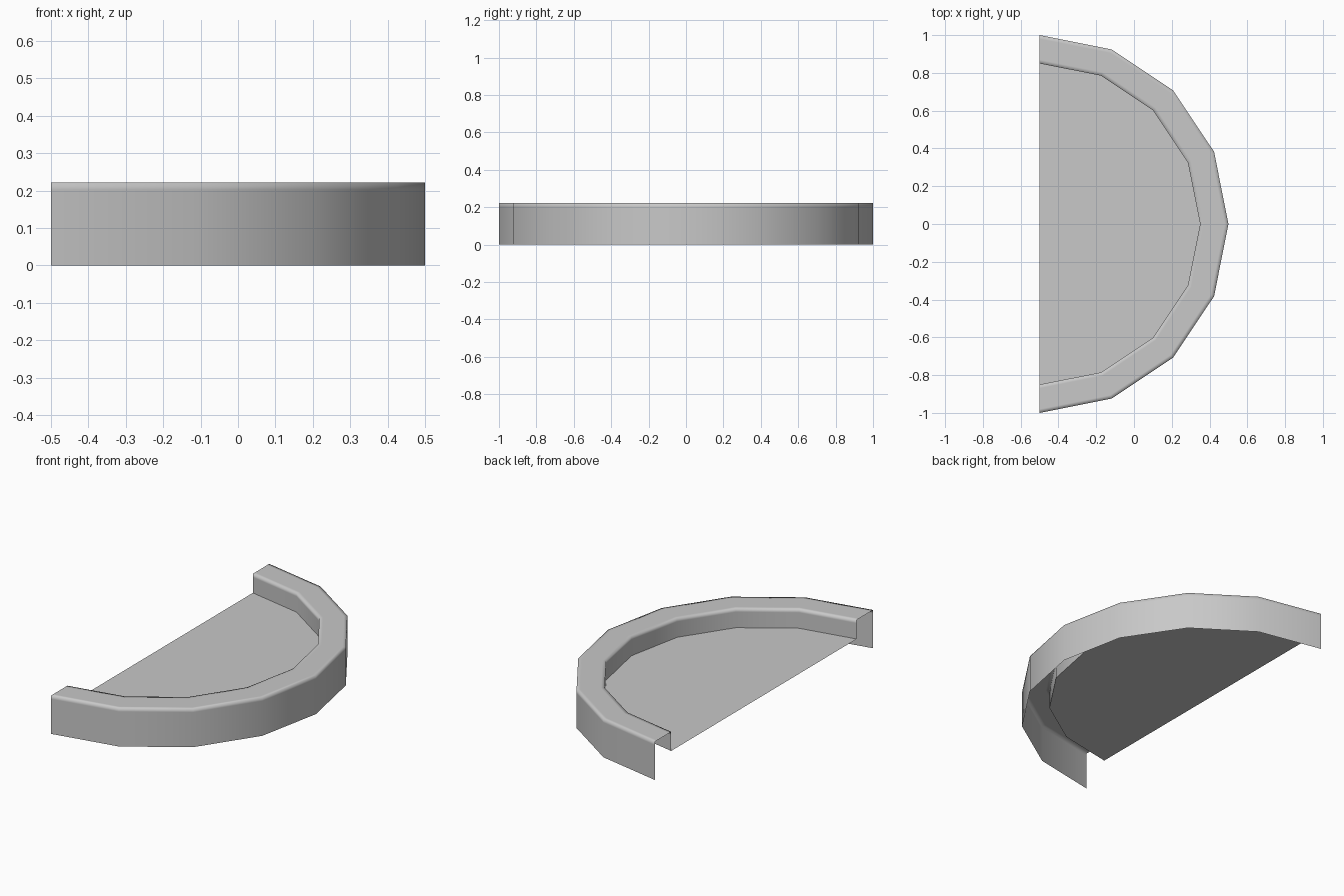
import bpy, bmesh, math

cube = bpy.data.objects.get("Cube")
if cube:
    bpy.data.objects.remove(cube, do_unlink=True)

SEGMENTS = 8
CENTRE_X = -0.5
OUTER, INNER = 1.0, 0.85
TOP, FLOOR = 0.222, 0.111
LOOP = 0.02  # spacing of the support loops beside each rim edge

grey = bpy.data.materials.new("plain grey")
grey.use_nodes = True
colour = (0.58, 0.58, 0.58, 1)
grey.diffuse_color = colour
grey.node_tree.nodes["Principled BSDF"].inputs["Base Color"].default_value = colour


def arc(bm, radius, z):
    """Half circle of vertices, open towards -x."""
    angles = [math.pi * (i / SEGMENTS - 0.5) for i in range(SEGMENTS + 1)]
    return [bm.verts.new((CENTRE_X + radius * math.cos(a), radius * math.sin(a), z))
            for a in angles]


def finish(bm, name, smooth):
    mesh = bpy.data.meshes.new(name)
    for face in bm.faces:
        face.smooth = smooth
    bm.to_mesh(mesh)
    bm.free()
    mesh.materials.append(grey)
    obj = bpy.data.objects.new(name, mesh)
    bpy.context.collection.objects.link(obj)


# Raised rim: an open channel swept round the half circle
profile = [(OUTER, 0), (OUTER, TOP - LOOP), (OUTER, TOP), (OUTER - LOOP, TOP),
           (INNER + LOOP, TOP), (INNER, TOP), (INNER, TOP - LOOP), (INNER, FLOOR)]
bm = bmesh.new()
rows = [arc(bm, r, z) for r, z in profile]
for low, high in zip(rows, rows[1:]):
    for i in range(SEGMENTS):
        bm.faces.new((low[i], low[i + 1], high[i + 1], high[i]))
finish(bm, "curved_rim", True)

# Flat half-round floor inside the rim
bm = bmesh.new()
bm.faces.new(arc(bm, INNER, FLOOR))
finish(bm, "floor_panel", False)
